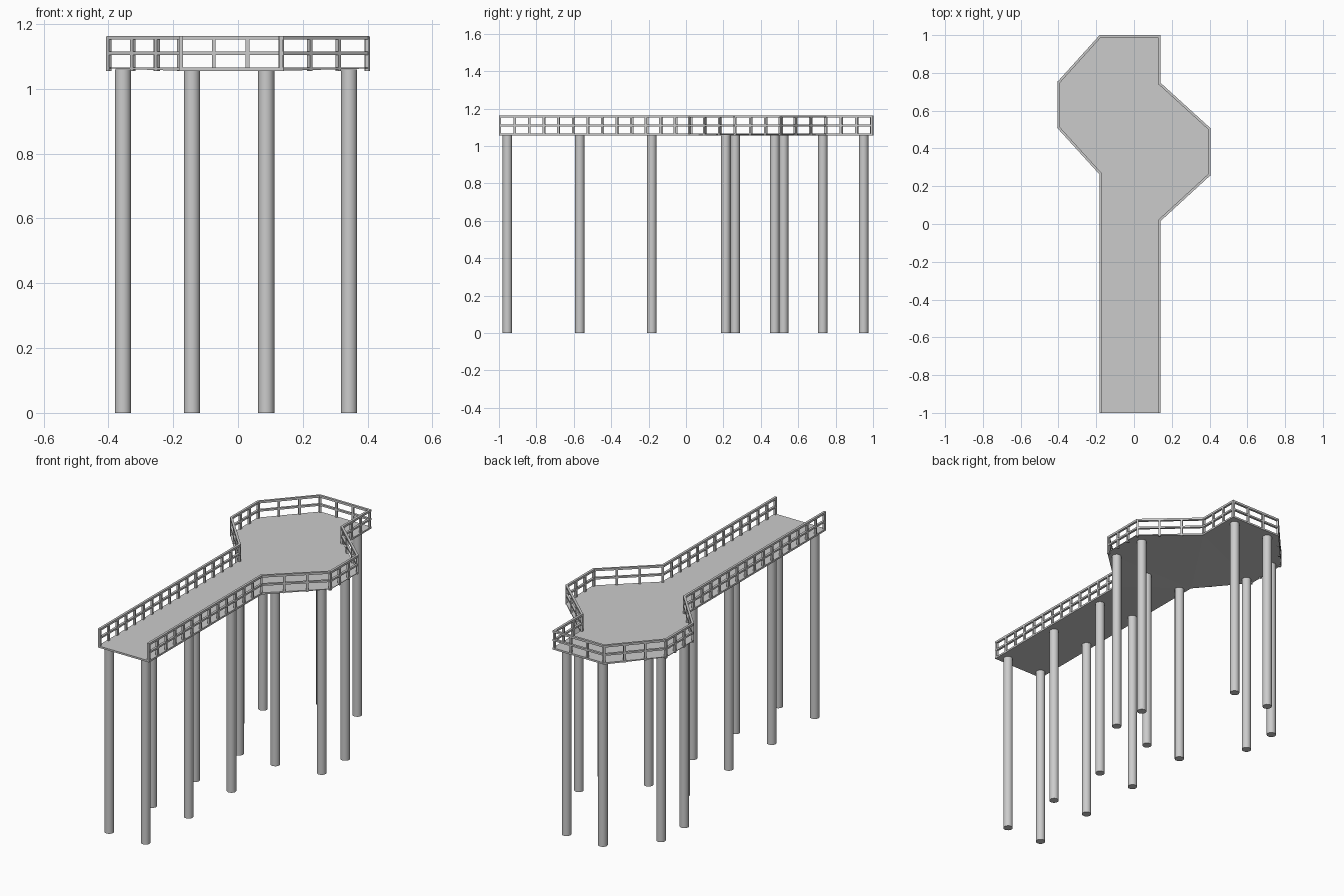
import bpy, bmesh
from mathutils import Vector, Matrix

if "Cube" in bpy.data.objects:
    bpy.data.objects.remove(bpy.data.objects["Cube"])

DECK_BOTTOM, DECK_TOP, RAIL_TOP = 1.056, 1.066, 1.164
RAIL_W = 0.013

# deck outline, counter-clockwise from the front right corner (front edge stays open)
outline = [Vector(p) for p in (
    (0.14, -1), (0.14, 0.015), (0.405, 0.258), (0.405, 0.507), (0.14, 0.748), (0.14, 1),
    (-0.182, 1), (-0.405, 0.753), (-0.405, 0.507), (-0.182, 0.262), (-0.182, -1))]
bays = [13, 3, 3, 3, 3, 3, 3, 3, 3, 16]


def finish(bm, name):
    bmesh.ops.recalc_face_normals(bm, faces=bm.faces[:])
    mesh = bpy.data.meshes.new(name)
    bm.to_mesh(mesh)
    bm.free()
    obj = bpy.data.objects.new(name, mesh)
    bpy.context.collection.objects.link(obj)
    return obj


def inward(a, b):
    d = (b - a).normalized()
    return Vector((-d.y, d.x))


def offset_path(dist):
    """Mitred inward offset of the open outline."""
    out = []
    for i, p in enumerate(outline):
        n1 = inward(outline[max(i - 1, 0)], outline[max(i, 1)])
        last = len(outline) - 1
        n2 = inward(outline[min(i, last - 1)], outline[min(i + 1, last)])
        out.append(p + (n1 + n2) * dist / (1 + n1.dot(n2)))
    return out


# deck: flat top, underside thinning out to the platform's outer corners
bm = bmesh.new()
top = [bm.verts.new((p.x, p.y, DECK_TOP)) for p in outline]
low = [bm.verts.new((p.x, p.y, DECK_BOTTOM if abs(p.x) < 0.3 else DECK_TOP - 0.003)) for p in outline]
bm.faces.new(top)
under = bm.faces.new(low[::-1])
n = len(outline)
for i in range(n):
    j = (i + 1) % n
    bm.faces.new((top[i], low[i], low[j], top[j]))
bmesh.ops.triangulate(bm, faces=[under])
finish(bm, "deck")


# rails: rectangular section following the outline
def rail(name, z0, z1):
    bm = bmesh.new()
    rings = []
    for o, i in zip(outline, offset_path(RAIL_W)):
        rings.append([bm.verts.new((p.x, p.y, z)) for p, z in ((o, z0), (i, z0), (i, z1), (o, z1))])
    for a, b in zip(rings, rings[1:]):
        for k in range(4):
            m = (k + 1) % 4
            bm.faces.new((a[k], a[m], b[m], b[k]))
    bm.faces.new(rings[0])
    bm.faces.new(rings[-1])
    finish(bm, name)


rail("top_rail", RAIL_TOP - 0.012, RAIL_TOP)
rail("middle_rail", 1.105, 1.115)

# railing posts: evenly spaced along every side
bm = bmesh.new()
path = offset_path(RAIL_W / 2)
height = RAIL_TOP - 0.002 - DECK_BOTTOM
for s, count in enumerate(bays):
    a, b = path[s].copy(), path[s + 1].copy()
    d = (b - a).normalized()
    if s == 0:
        a += d * 0.006
    if s == len(bays) - 1:
        b -= d * 0.006
    x, y = d.to_3d(), inward(a, b).to_3d()
    rot = Matrix((x, y, Vector((0, 0, 1)))).transposed().to_4x4()
    for k in range(count + (s == len(bays) - 1)):
        p = a.lerp(b, k / count)
        m = (Matrix.Translation((p.x, p.y, DECK_BOTTOM + height / 2)) @ rot
             @ Matrix.Diagonal((0.012, 0.012, height, 1)))
        bmesh.ops.create_cube(bm, size=1, matrix=m)
finish(bm, "railing_posts")

# support piles
LEFT, RIGHT = -0.142, 0.087
piles = [(x, y) for y in (-0.955, -0.568, -0.183, 0.212, 0.95) for x in (LEFT, RIGHT)]
piles += [(0.343, 0.263), (0.343, 0.474), (-0.355, 0.522), (-0.355, 0.731)]
for x, y in piles:
    bpy.ops.mesh.primitive_cylinder_add(vertices=24, radius=0.025, depth=1.06, location=(x, y, 0.53))
    bpy.context.object.name = "support_pile"
    bpy.ops.object.shade_smooth_by_angle()
